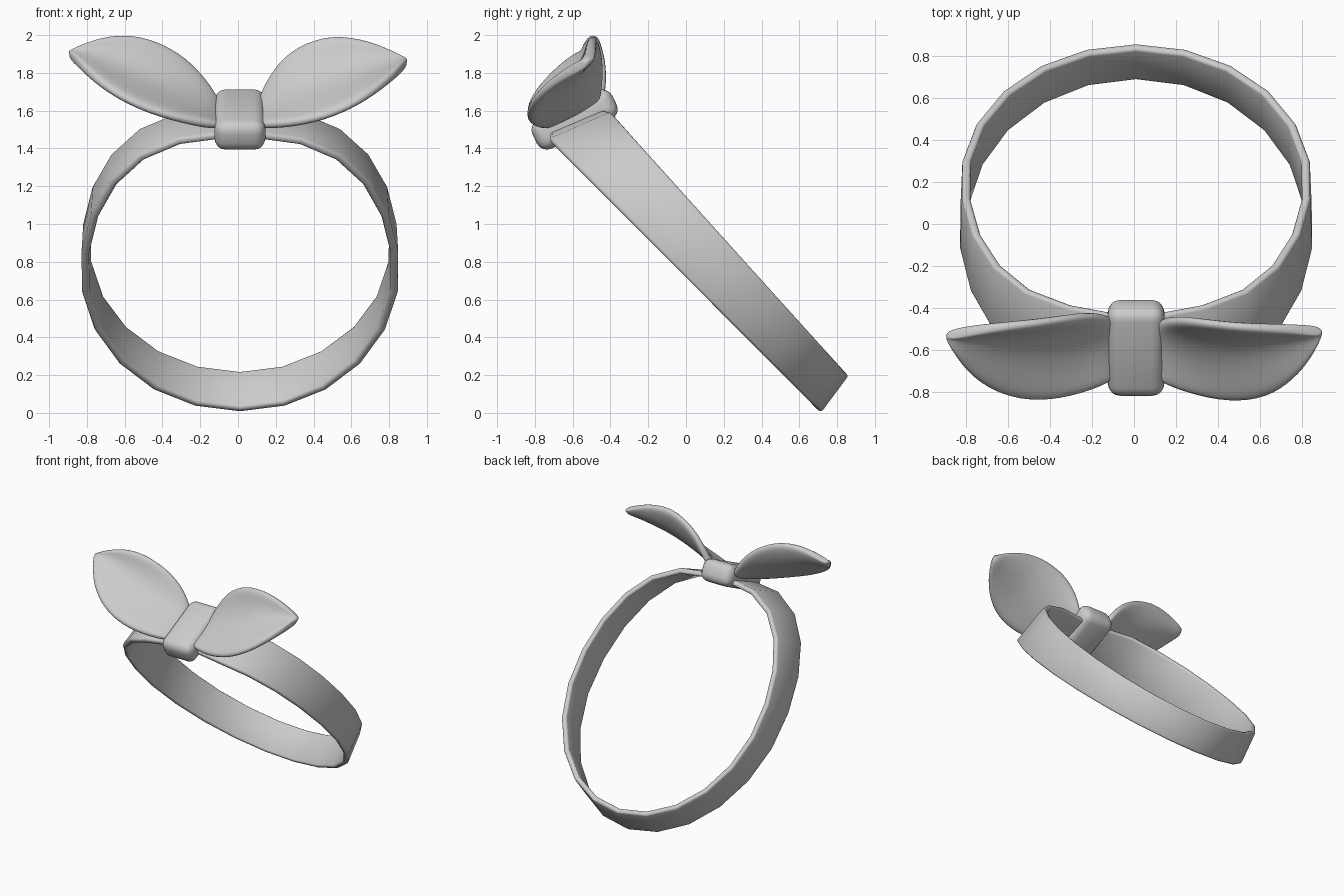
import bpy, math
from mathutils import Vector

if "Cube" in bpy.data.objects:
    bpy.data.objects.remove(bpy.data.objects["Cube"])


def grid_object(name, rows, thickness, closed=False):
    """Skin a list of point rows and thicken it."""
    n, m = len(rows), len(rows[0])
    verts = [p for row in rows for p in row]
    faces = []
    for i in range(n if closed else n - 1):
        k = (i + 1) % n
        for j in range(m - 1):
            faces.append((i * m + j, k * m + j, k * m + j + 1, i * m + j + 1))
    mesh = bpy.data.meshes.new(name)
    mesh.from_pydata(verts, [], faces)
    for p in mesh.polygons:
        p.use_smooth = True
    obj = bpy.data.objects.new(name, mesh)
    bpy.context.collection.objects.link(obj)
    sol = obj.modifiers.new("thickness", 'SOLIDIFY')
    sol.thickness = thickness
    sol.offset = 0
    return obj


def add_bevel(obj, width, segments):
    bev = obj.modifiers.new("rounded", 'BEVEL')
    bev.width = width
    bev.segments = segments
    bev.limit_method = 'ANGLE'
    bev.angle_limit = math.radians(50)


# Tilted band: two rims, fuller towards the front, pinched inside the knot
SEGMENTS = 22
low_back, low_front = Vector((0, 0.70, 0.015)), Vector((0, -0.745, 1.465))
up_back, up_front = Vector((0, 0.845, 0.21)), Vector((0, -0.415, 1.605))
rows = []
for i in range(SEGMENTS):
    t = 2 * math.pi * i / SEGMENTS
    f = (1 + math.cos(t)) / 2
    s = math.sin(t)
    if math.cos(t) > 0:
        s = math.copysign(abs(s) ** 0.74, s)
    low = low_back.lerp(low_front, f) + Vector((0.825 * s + 0.01, 0, 0))
    up = up_back.lerp(up_front, f) + Vector((0.815 * s + 0.01, 0, 0))
    mid = (low + up) / 2
    k = 0.2 if i == 0 else 0.0
    rows.append([low.lerp(mid, k), mid, up.lerp(mid, k)])
band = grid_object("band", rows, 0.04, closed=True)
add_bevel(band, 0.014, 2)


# Bow leaves: lower and upper edge stations, cupped towards the back, soft rims
def leaf(name, lower, upper, depths):
    back = Vector((0, 0.77, -0.63))
    rows = []
    for a, b, d in zip(lower, upper, depths):
        a, b = Vector(a), Vector(b)
        rows.append([a.lerp(b, j / 6) + back * d * math.sin(math.pi * (j / 6) ** 1.2)
                     for j in range(7)])
    obj = grid_object(name, rows, 0.055)
    sub = obj.modifiers.new("soft", 'SUBSURF')
    sub.levels = sub.render_levels = 2


depths = (0.0, 0.04, 0.065, 0.08, 0.065, 0.03, 0.0)
leaf("bow_leaf_right",
     [(0.09, -0.74, 1.515), (0.27, -0.81, 1.52), (0.46, -0.85, 1.555), (0.64, -0.83, 1.635),
      (0.77, -0.735, 1.73), (0.85, -0.63, 1.80), (0.895, -0.53, 1.855)],
     [(0.11, -0.46, 1.63), (0.17, -0.445, 1.79), (0.27, -0.455, 1.92), (0.46, -0.485, 2.005),
      (0.65, -0.495, 1.985), (0.79, -0.50, 1.93), (0.90, -0.51, 1.87)],
     depths)
leaf("bow_leaf_left",
     [(-0.08, -0.74, 1.51), (-0.25, -0.81, 1.535), (-0.45, -0.85, 1.585), (-0.63, -0.82, 1.665),
      (-0.77, -0.735, 1.765), (-0.85, -0.63, 1.85), (-0.895, -0.545, 1.895)],
     [(-0.09, -0.45, 1.61), (-0.16, -0.425, 1.75), (-0.27, -0.435, 1.88), (-0.43, -0.465, 1.975),
      (-0.60, -0.485, 2.01), (-0.76, -0.505, 1.98), (-0.90, -0.53, 1.915)],
     depths)

# Knot wrapped around the band
bpy.ops.mesh.primitive_cube_add(size=1)
knot = bpy.context.object
knot.name = "knot"
for v in knot.data.vertices:
    v.co = (v.co.x * 0.27, v.co.y * 0.47, v.co.z * 0.17)
for p in knot.data.polygons:
    p.use_smooth = True
knot.location = (0.01, -0.59, 1.553)
knot.rotation_euler = (math.radians(26), 0, 0)
add_bevel(knot, 0.06, 4)
